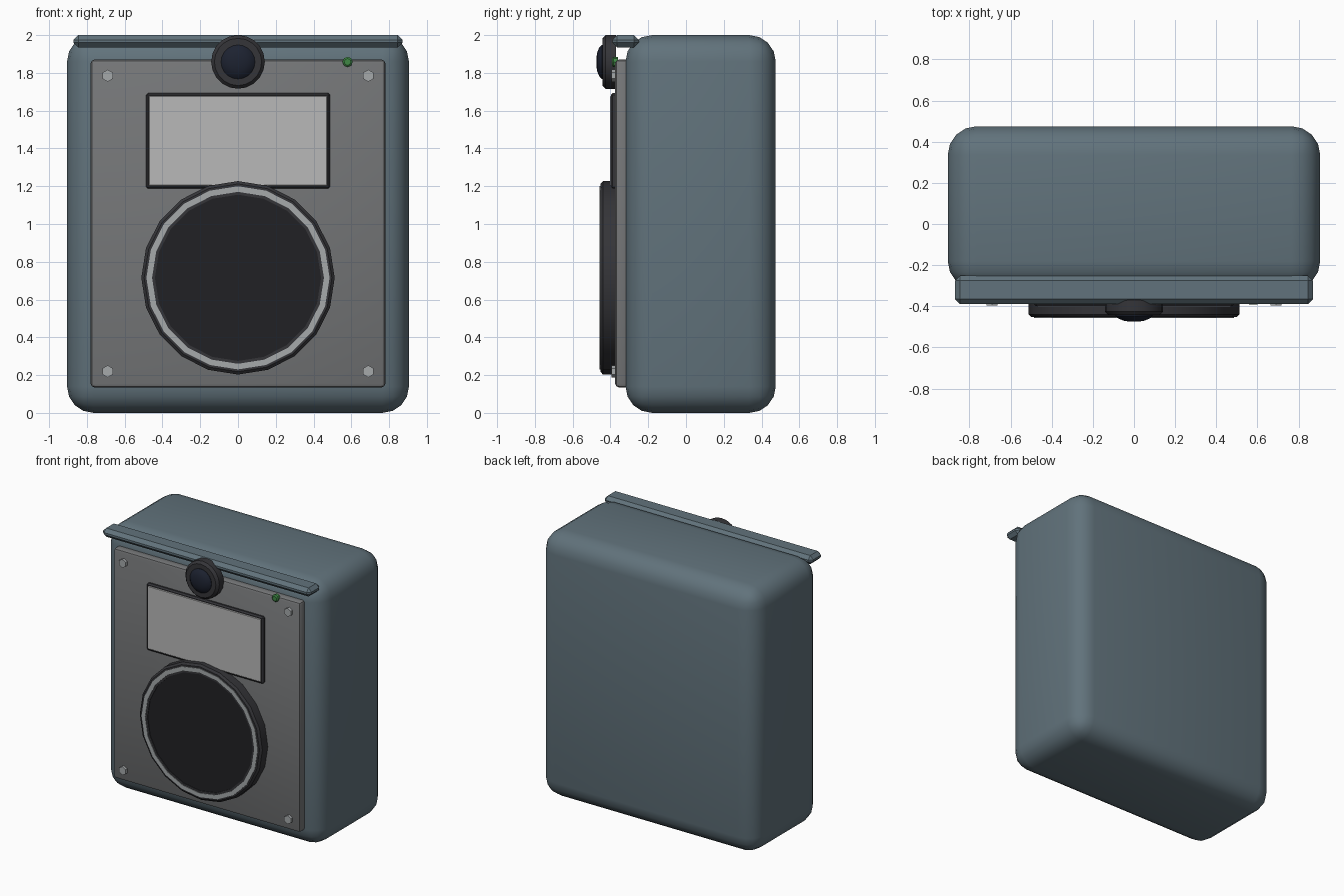
import bpy, bmesh, math

if "Cube" in bpy.data.objects:
    bpy.data.objects.remove(bpy.data.objects["Cube"])


def material(name, rgb):
    m = bpy.data.materials.new(name)
    m.diffuse_color = (*rgb, 1)
    m.use_nodes = True
    m.node_tree.nodes["Principled BSDF"].inputs["Base Color"].default_value = m.diffuse_color
    return m


SHELL = material("shell_blue_grey", (0.12, 0.17, 0.20))
PLATE = material("plate_grey", (0.18, 0.185, 0.19))
DARK = material("dark_trim", (0.035, 0.035, 0.04))
BLACK = material("black_mesh", (0.015, 0.015, 0.018))
SILVER = material("silver", (0.38, 0.40, 0.41))
SCREEN = material("screen_grey", (0.48, 0.48, 0.48))
GLASS = material("lens_glass", (0.012, 0.016, 0.03))
GREEN = material("green_light", (0.05, 0.25, 0.06))


def finish(name, bm, mat, angle=35):
    bmesh.ops.recalc_face_normals(bm, faces=bm.faces)
    me = bpy.data.meshes.new(name)
    bm.to_mesh(me)
    bm.free()
    me.materials.append(mat)
    ob = bpy.data.objects.new(name, me)
    bpy.context.collection.objects.link(ob)
    bpy.ops.object.select_all(action="DESELECT")
    bpy.context.view_layer.objects.active = ob
    ob.select_set(True)
    bpy.ops.object.shade_smooth_by_angle(angle=math.radians(angle))
    return ob


def box(name, x, y, z, bevel, segments, mat):
    """Bevelled box spanning the given (min, max) ranges."""
    bm = bmesh.new()
    bmesh.ops.create_cube(bm, size=1)
    for v in bm.verts:
        v.co = [sum(r) / 2 + c * (r[1] - r[0]) for r, c in zip((x, y, z), v.co)]
    bmesh.ops.bevel(bm, geom=bm.edges[:], offset=bevel, segments=segments,
                    profile=0.5, affect="EDGES")
    return finish(name, bm, mat)


def lathe(name, x, z, profile, sides, mat, closed=False):
    """Turn (radius, y) points about an axis along y, first vertex at the top."""
    bm = bmesh.new()
    rings = []
    for r, y in profile:
        rings.append([bm.verts.new((x + r * math.sin(a), y, z + r * math.cos(a)))
                      for a in (2 * math.pi * i / sides for i in range(sides))])
    pairs = list(zip(rings, rings[1:]))
    if closed:
        pairs.append((rings[-1], rings[0]))
    else:
        bm.faces.new(rings[0])
        bm.faces.new(rings[-1])
    for a, b in pairs:
        for i in range(sides):
            j = (i + 1) % sides
            bm.faces.new((a[i], a[j], b[j], b[i]))
    return finish(name, bm, mat)


# Rounded case, front plate and rain visor
box("case", (-0.905, 0.905), (-0.32, 0.475), (0, 2), 0.14, 4, SHELL)
box("front_plate", (-0.78, 0.78), (-0.375, -0.30), (0.135, 1.87), 0.02, 2, PLATE)
box("visor", (-0.87, 0.87), (-0.39, -0.25), (1.935, 2.0), 0.025, 1, SHELL)

# Display
box("screen_bezel", (-0.487, 0.487), (-0.398, -0.36), (1.187, 1.693), 0.01, 1, DARK)
box("screen", (-0.472, 0.472), (-0.403, -0.38), (1.202, 1.678), 0.004, 1, SCREEN)

# Speaker: housing, silver ring and recessed grille
lathe("speaker_housing", 0, 0.715,
      [(0.512, -0.36), (0.512, -0.44), (0.497, -0.453), (0.44, -0.453), (0.44, -0.36)],
      20, DARK, True)
lathe("speaker_ring", 0, 0.715,
      [(0.485, -0.44), (0.485, -0.457), (0.455, -0.457), (0.455, -0.44)], 20, SILVER, True)
lathe("speaker_grille", 0, 0.715, [(0.445, -0.37), (0.445, -0.448)], 20, BLACK)

# Camera: barrel and domed lens
lathe("camera_barrel", 0, 1.858,
      [(0.142, -0.37), (0.142, -0.425), (0.125, -0.443), (0.09, -0.443)], 20, DARK)
lathe("camera_lens", 0, 1.858,
      [(0.09, -0.43), (0.09, -0.446), (0.075, -0.460), (0.05, -0.470), (0.02, -0.475)],
      20, GLASS)

# Corner screws and status light
for sx, side in ((-1, "left"), (1, "right")):
    for z, level in ((0.22, "lower"), (1.785, "upper")):
        lathe(f"screw_{level}_{side}", sx * 0.69, z, [(0.032, -0.36), (0.032, -0.395)], 6, SILVER)
lathe("status_light", 0.58, 1.858, [(0.027, -0.36), (0.027, -0.385), (0.018, -0.392)], 8, GREEN)
